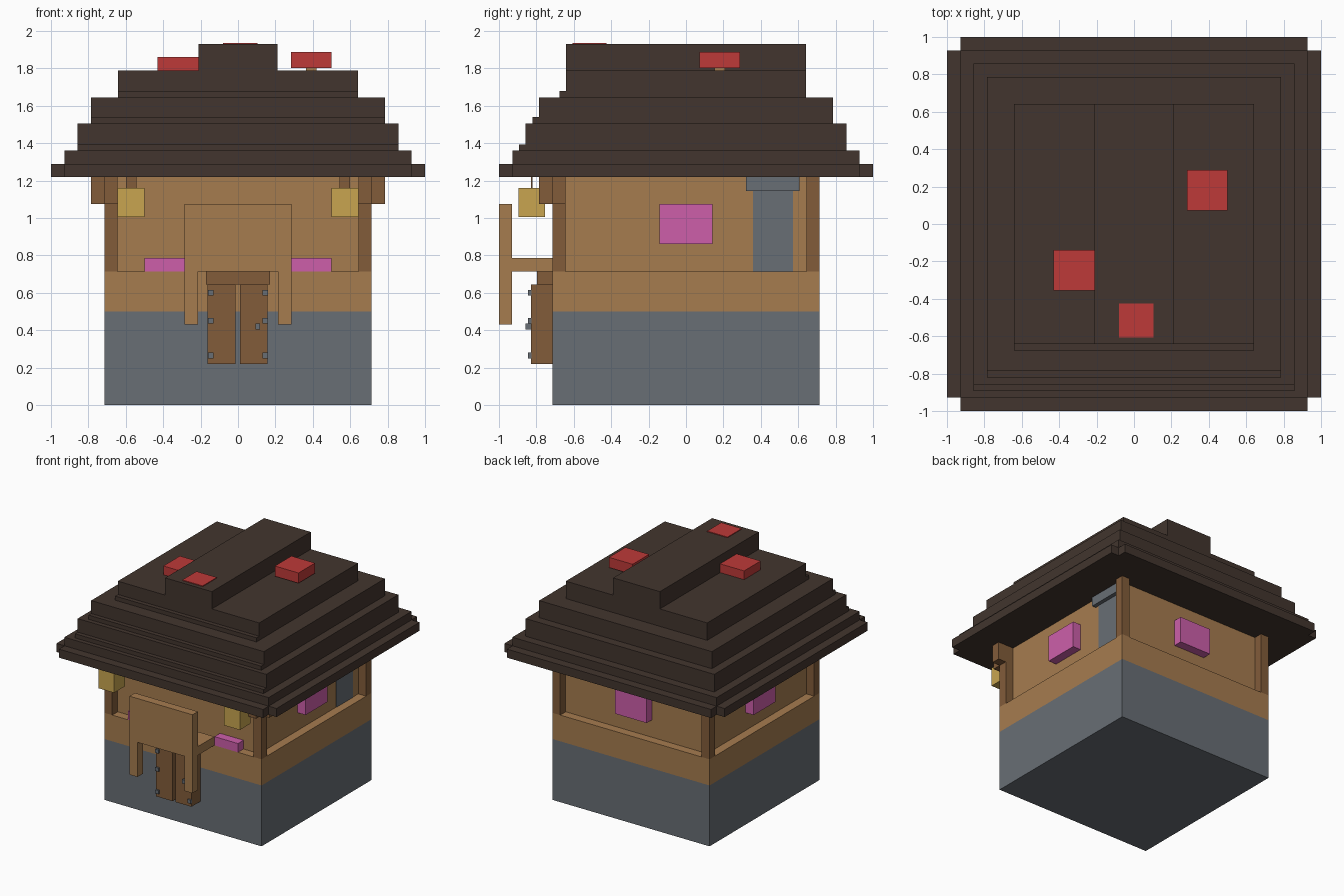
import bpy


def srgb(r, g, b):
    def lin(c):
        c /= 255
        return c / 12.92 if c <= 0.04045 else ((c + 0.055) / 1.055) ** 2.4
    return (lin(r), lin(g), lin(b), 1)


def material(name, rgb):
    m = bpy.data.materials.new(name)
    m.diffuse_color = srgb(*rgb)
    return m


STONE = material("grey stone", (104, 110, 117))
WOOD = material("light wood", (166, 124, 79))
DARK = material("dark wood", (130, 92, 58))
ROOF = material("roof brown", (66, 53, 46))
PINK = material("pink", (205, 95, 170))
GOLD = material("lantern gold", (200, 165, 80))
RED = material("red", (190, 58, 56))


def box(name, x, y, z, mat):
    """Axis-aligned box from (low, high) ranges."""
    bpy.ops.mesh.primitive_cube_add(size=1)
    ob = bpy.context.object
    ob.name = name
    for v in ob.data.vertices:
        v.co = [r[0] if c < 0 else r[1] for c, r in zip(v.co, (x, y, z))]
    ob.data.materials.append(mat)
    return ob


def pair(name, x, y, z, mat):
    """Box plus its mirror image across x = 0."""
    box("right_" + name, x, y, z, mat)
    box("left_" + name, (-x[1], -x[0]), y, z, mat)


def slab(name, hx, hy, z, mat):
    box(name, (-hx, hx), (-hy, hy), z, mat)


# Walls
slab("stone_base", 0.715, 0.715, (0, 0.5), STONE)
slab("lower_wall", 0.715, 0.715, (0.5, 0.715), WOOD)
slab("upper_wall", 0.643, 0.643, (0.715, 1.22), WOOD)

# Corner posts and the brackets on the front ones
for side, y in (("front", (-0.715, -0.643)), ("back", (0.643, 0.715))):
    pair(side + "_post", (0.643, 0.715), y, (0.715, 1.22), DARK)
pair("side_bracket", (0.715, 0.785), (-0.715, -0.643), (1.075, 1.22), DARK)
pair("front_bracket", (0.643, 0.715), (-0.785, -0.715), (1.075, 1.22), DARK)

# Windows and front planters
pair("side_window", (0.643, 0.715), (-0.143, 0.143), (0.86, 1.075), PINK)
box("back_window", (-0.143, 0.143), (0.643, 0.715), (0.86, 1.075), PINK)
pair("front_planter", (0.286, 0.5), (-0.715, -0.643), (0.715, 0.787), PINK)

# Chimney breast on the right wall
box("flue", (0.6, 0.646), (0.357, 0.571), (0.715, 1.145), STONE)
box("flue_cap", (0.6, 0.678), (0.32, 0.606), (1.145, 1.22), STONE)

# Double door with hinges and handle
box("left_door", (-0.163, -0.013), (-0.83, -0.715), (0.22, 0.645), DARK)
box("right_door", (0.011, 0.158), (-0.83, -0.715), (0.22, 0.645), DARK)
box("door_lintel", (-0.17, 0.17), (-0.797, -0.715), (0.645, 0.715), DARK)
for z in (0.25, 0.435, 0.585):
    pair("hinge", (0.132, 0.161), (-0.845, -0.825), (z, z + 0.03), STONE)
box("door_handle", (0.093, 0.118), (-0.857, -0.83), (0.405, 0.437), STONE)

# Porch: canopy, front board and its two hanging legs
box("porch_canopy", (-0.286, 0.286), (-0.93, -0.715), (0.715, 0.787), WOOD)
box("porch_board", (-0.286, 0.286), (-1, -0.93), (0.715, 1.075), WOOD)
pair("porch_leg", (0.214, 0.286), (-1, -0.93), (0.43, 0.715), WOOD)

# Lanterns
pair("lantern", (0.5, 0.643), (-0.895, -0.755), (1.005, 1.16), GOLD)
pair("lantern_hanger", (0.543, 0.6), (-0.83, -0.82), (1.16, 1.22), DARK)

# Roof: cross-shaped eaves, then stepped tiers
slab("eaves", 0.928, 1.0, (1.22, 1.29), ROOF)
pair("eaves_end", (0.928, 1.0), (-0.928, 0.928), (1.22, 1.29), ROOF)
tiers = [(0.928, 1.29, 1.36), (0.857, 1.36, 1.505),
         (0.785, 1.505, 1.645), (0.642, 1.645, 1.788)]
for i, (h, z0, z1) in enumerate(tiers):
    slab(f"roof_tier_{i}", h, h, (z0, z1), ROOF)
    if i:  # low step along the front edge
        box(f"roof_front_step_{i}", (-h, h), (-h - 0.035, -h),
            (z0, z0 + 0.034), ROOF)
slab("roof_ridge", 0.212, 0.642, (1.788, 1.93), ROOF)

# Red roof ornaments
box("raised_red_block", (0.284, 0.499), (0.073, 0.288), (1.803, 1.887), RED)
box("red_block_stem", (0.364, 0.42), (0.153, 0.208), (1.788, 1.803), WOOD)
box("low_red_block", (-0.43, -0.212), (-0.355, -0.14), (1.788, 1.86), RED)
box("ridge_red_plate", (-0.08, 0.105), (-0.608, -0.425), (1.93, 1.936), RED)
